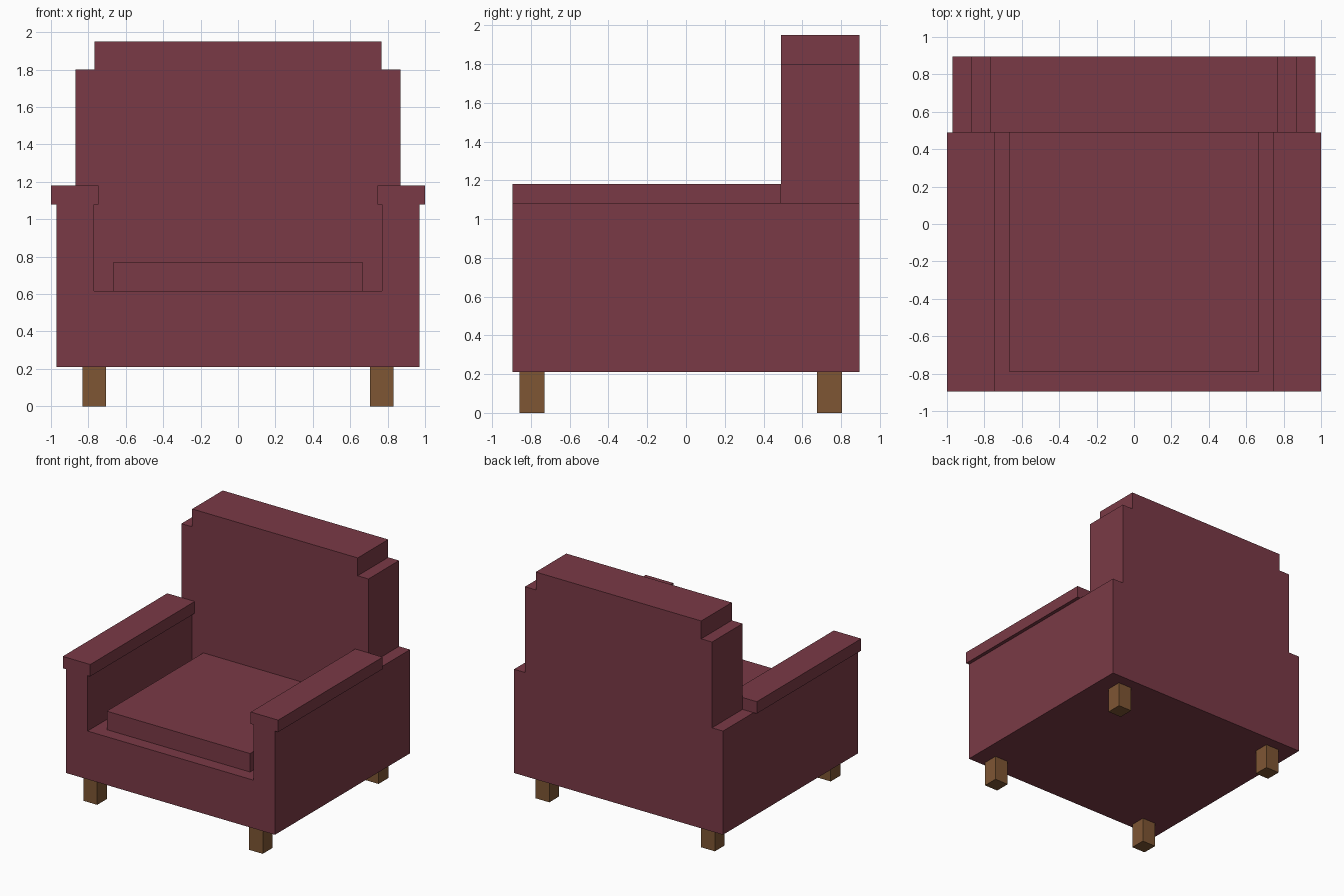
import bpy
import bmesh

if "Cube" in bpy.data.objects:
    bpy.data.objects.remove(bpy.data.objects["Cube"])


def material(name, rgb):
    mat = bpy.data.materials.new(name)
    mat.diffuse_color = (*rgb, 1.0)
    mat.use_nodes = True
    mat.node_tree.nodes["Principled BSDF"].inputs["Base Color"].default_value = mat.diffuse_color
    return mat


FABRIC = material("burgundy_fabric", (0.195, 0.042, 0.061))
WOOD = material("brown_wood", (0.209, 0.093, 0.034))


def extrude_profile(name, profile, y0, y1, mat):
    """Extrude an x-z outline along y from y0 to y1."""
    bm = bmesh.new()
    face = bm.faces.new([bm.verts.new((x, y0, z)) for x, z in profile])
    result = bmesh.ops.extrude_face_region(bm, geom=[face])
    moved = [v for v in result["geom"] if isinstance(v, bmesh.types.BMVert)]
    bmesh.ops.translate(bm, vec=(0, y1 - y0, 0), verts=moved)
    bmesh.ops.recalc_face_normals(bm, faces=bm.faces)
    mesh = bpy.data.meshes.new(name)
    bm.to_mesh(mesh)
    bm.free()
    mesh.materials.append(mat)
    obj = bpy.data.objects.new(name, mesh)
    bpy.context.collection.objects.link(obj)
    return obj


def box(name, x, y, z, mat):
    profile = [(x[0], z[0]), (x[1], z[0]), (x[1], z[1]), (x[0], z[1])]
    return extrude_profile(name, profile, *y, mat)


def symmetric(half):
    """Complete a right-hand outline with its mirror image."""
    return half + [(-x, z) for x, z in reversed(half)]


FRONT, BACK, BACKREST = -0.895, 0.895, 0.49
SEAT_Z, ARM_Z = 0.615, 1.08

# U-shaped base with both arm walls
extrude_profile("seat_frame", symmetric(
    [(0.97, 0.21), (0.97, ARM_Z), (0.77, ARM_Z), (0.77, SEAT_Z)]),
    FRONT, BACK, FABRIC)

# Backrest, narrow between the arms and stepped at the top
extrude_profile("backrest", symmetric(
    [(0.77, SEAT_Z), (0.77, ARM_Z), (0.868, ARM_Z), (0.868, 1.80),
     (0.768, 1.80), (0.768, 1.95)]),
    BACKREST, BACK, FABRIC)

# Seat cushion
box("seat_cushion", (-0.665, 0.665), (-0.79, BACKREST), (SEAT_Z, 0.77), FABRIC)

# Armrest pads and legs on both sides
for side, s in (("left", -1), ("right", 1)):
    box(f"armrest_{side}", sorted((s * 0.745, s * 1.0)), (FRONT, BACKREST),
        (ARM_Z, 1.18), FABRIC)
    for end, y in (("front", (-0.86, -0.73)), ("back", (0.675, 0.805))):
        box(f"{end}_leg_{side}", sorted((s * 0.705, s * 0.832)), y,
            (0.0, 0.21), WOOD)
